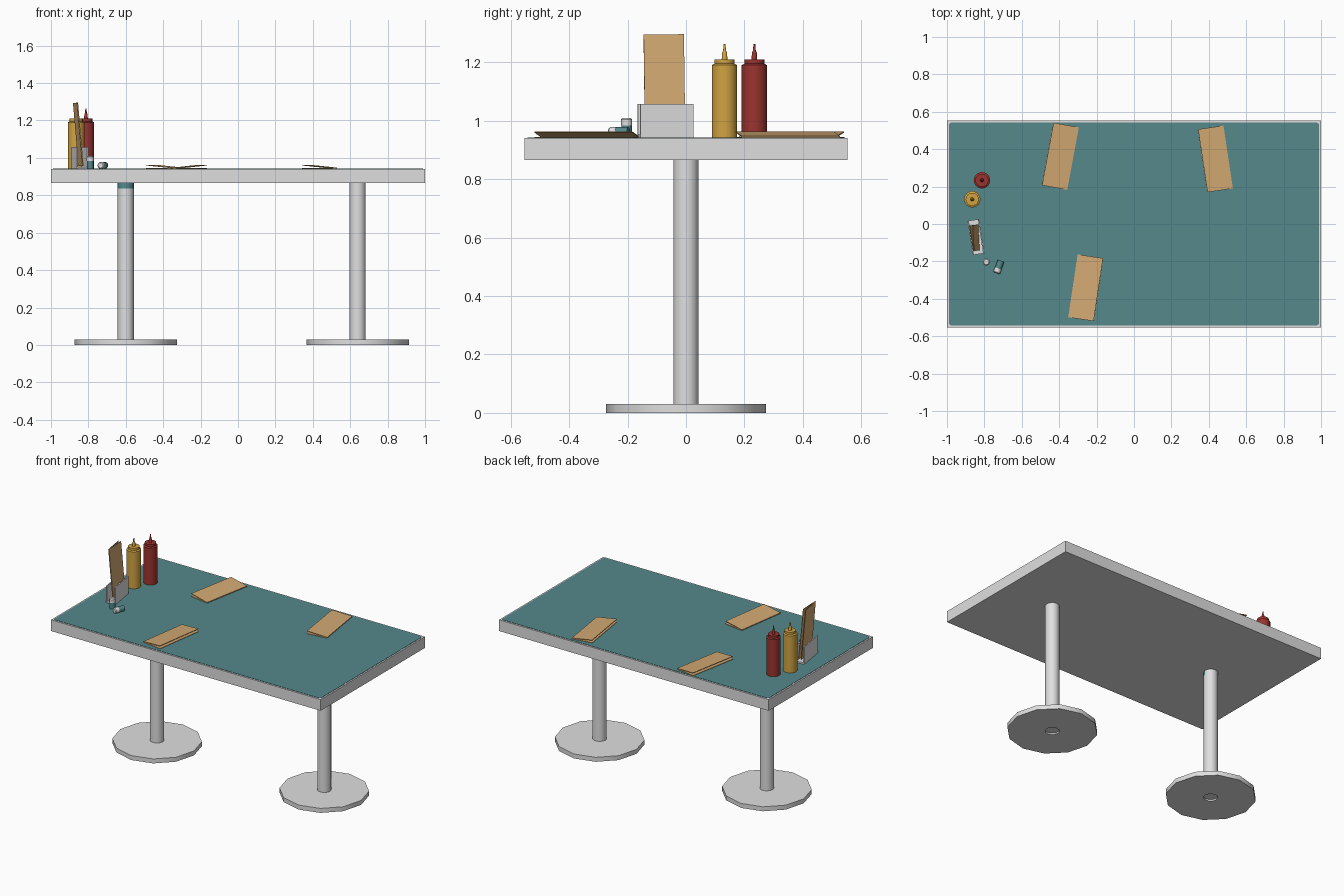
import bpy, bmesh, math
from mathutils import Matrix, Vector

if "Cube" in bpy.data.objects:
    bpy.data.objects.remove(bpy.data.objects["Cube"])


def material(name, rgb):
    m = bpy.data.materials.new(name)
    m.diffuse_color = (*rgb, 1)
    m.use_nodes = True
    m.node_tree.nodes["Principled BSDF"].inputs["Base Color"].default_value = m.diffuse_color
    return m


GREY = material("light grey", (0.74, 0.74, 0.74))
TEAL = material("teal", (0.09, 0.25, 0.26))
TAN = material("tan card", (0.65, 0.40, 0.17))
RED = material("red", (0.33, 0.034, 0.028))
YELLOW = material("mustard yellow", (0.64, 0.37, 0.055))


def finish(name, bm, mats, matrix=Matrix(), smooth=True):
    bmesh.ops.remove_doubles(bm, verts=bm.verts, dist=1e-5)
    bmesh.ops.recalc_face_normals(bm, faces=bm.faces)
    me = bpy.data.meshes.new(name)
    bm.to_mesh(me)
    bm.free()
    ob = bpy.data.objects.new(name, me)
    bpy.context.collection.objects.link(ob)
    for m in mats:
        me.materials.append(m)
    ob.matrix_world = matrix
    if smooth:
        bpy.ops.object.select_all(action='DESELECT')
        ob.select_set(True)
        bpy.context.view_layer.objects.active = ob
        bpy.ops.object.shade_smooth_by_angle(angle=math.radians(35))
    return ob


def lathe(name, profile, mats, matrix, sides=16, rule=None):
    """Turn (radius, height) points round the z axis."""
    bm = bmesh.new()
    verts = [bm.verts.new((r, 0, z)) for r, z in profile]
    edges = [bm.edges.new(p) for p in zip(verts, verts[1:])]
    bmesh.ops.spin(bm, geom=verts + edges, cent=(0, 0, 0), axis=(0, 0, 1),
                   angle=math.tau, steps=sides)
    bmesh.ops.remove_doubles(bm, verts=bm.verts, dist=1e-5)
    if rule:
        for f in bm.faces:
            f.material_index = rule(f.calc_center_median())
    return finish(name, bm, mats, matrix)


def add_box(bm, size, centre, rot=Matrix()):
    bmesh.ops.create_cube(bm, size=1, matrix=Matrix.Translation(centre) @ rot @ Matrix.Diagonal((*size, 1)))


def move(x, y, z):
    return Matrix.Translation((x, y, z))


def turn(deg, axis):
    return Matrix.Rotation(math.radians(deg), 4, axis)


# Table slab and its thin coloured surface with rounded corners
bm = bmesh.new()
add_box(bm, (2, 1.105, 0.075), (0, 0, 0.9025))
finish("table_slab", bm, [GREY], smooth=False)
bm = bmesh.new()
add_box(bm, (1.98, 1.085, 0.005), (0, 0, 0.9395))
upright = [e for e in bm.edges if abs(e.verts[0].co.z - e.verts[1].co.z) > 0.001]
bmesh.ops.bevel(bm, geom=upright, offset=0.015, segments=3, affect='EDGES', profile=0.5)
finish("table_surface", bm, [TEAL], smooth=False)

# Pedestals: post and twelve-sided foot; the left post has a painted front band
for side, x in (("left", -0.6), ("right", 0.64)):
    lathe(side + "_post", [(0, 0.01), (0.043, 0.01), (0.043, 0.835), (0.043, 0.866)],
          [GREY, TEAL], move(x, 0, 0), 16,
          lambda c, s=side: int(s == "left" and c.z > 0.84 and c.y < 0))
    lathe(side + "_foot", [(0.043, 0), (0.273, 0), (0.273, 0.03), (0.043, 0.03), (0.043, 0)],
          [GREY], move(x, 0, 0), 12)

# Squeeze bottles
bottle = [(0, 0), (0.044, 0), (0.044, 0.25), (0.035, 0.255), (0.035, 0.27), (0.01, 0.27),
          (0.0085, 0.293), (0.005, 0.3), (0.003, 0.323), (0, 0.323)]
lathe("yellow_bottle", bottle, [YELLOW], move(-0.865, 0.132, 0.94), 18)
lathe("red_bottle", bottle, [RED], move(-0.813, 0.234, 0.94), 18)

# Small shakers, one standing and one lying down, with grey caps
shaker = [(0, 0), (0.018, 0), (0.018, 0.043), (0.019, 0.043), (0.019, 0.065), (0.014, 0.07), (0, 0.07)]
lying = move(-0.711, -0.197, 0.96) @ turn(-20, 'Z') @ turn(90, 'X')
for name, mat in (("standing_shaker", move(-0.79, -0.203, 0.94)), ("lying_shaker", lying)):
    lathe(name, shaker, [TEAL, GREY], mat, 12, lambda c: int(c.z > 0.0425))

# Menu holder: two plates on a base
bm = bmesh.new()
for sx in (-1, 1):
    add_box(bm, (0.007, 0.185, 0.118), (sx * 0.0275, 0, 0.059))
add_box(bm, (0.05, 0.185, 0.012), (0, 0, 0.006))
finish("menu_holder", bm, [GREY], move(-0.845, -0.07, 0.94) @ turn(9, 'Z'), smooth=False)


def menu(name, matrix):
    """Folded card: flat lower leaf, upper leaf lifted at local +x."""
    bm = bmesh.new()
    w, l, t = 0.138, 0.34, 0.003
    add_box(bm, (w, l, t), (0, 0, t / 2))
    hinge = move(-w / 2, 0, t) @ turn(-6, 'Y')
    add_box(bm, (w, l, t), hinge @ Vector((w / 2, 0, t / 2)), turn(-6, 'Y'))
    finish(name, bm, [TAN], matrix, smooth=False)


# Menus on the table, then the one standing in the holder
menu("back_left_menu", move(-0.394, 0.362, 0.942) @ turn(169.5, 'Z'))
menu("back_right_menu", move(0.435, 0.348, 0.942) @ turn(188.5, 'Z'))
menu("front_menu", move(-0.258, -0.341, 0.942) @ turn(-8.5, 'Z'))
stand = Matrix(((0, 0, 1, 0), (1, 0, 0, 0), (0, 1, 0, 0), (0, 0, 0, 1)))
menu("standing_menu", move(-0.857, -0.075, 1.125) @ turn(9, 'Z') @ turn(-5, 'Y') @ stand)
